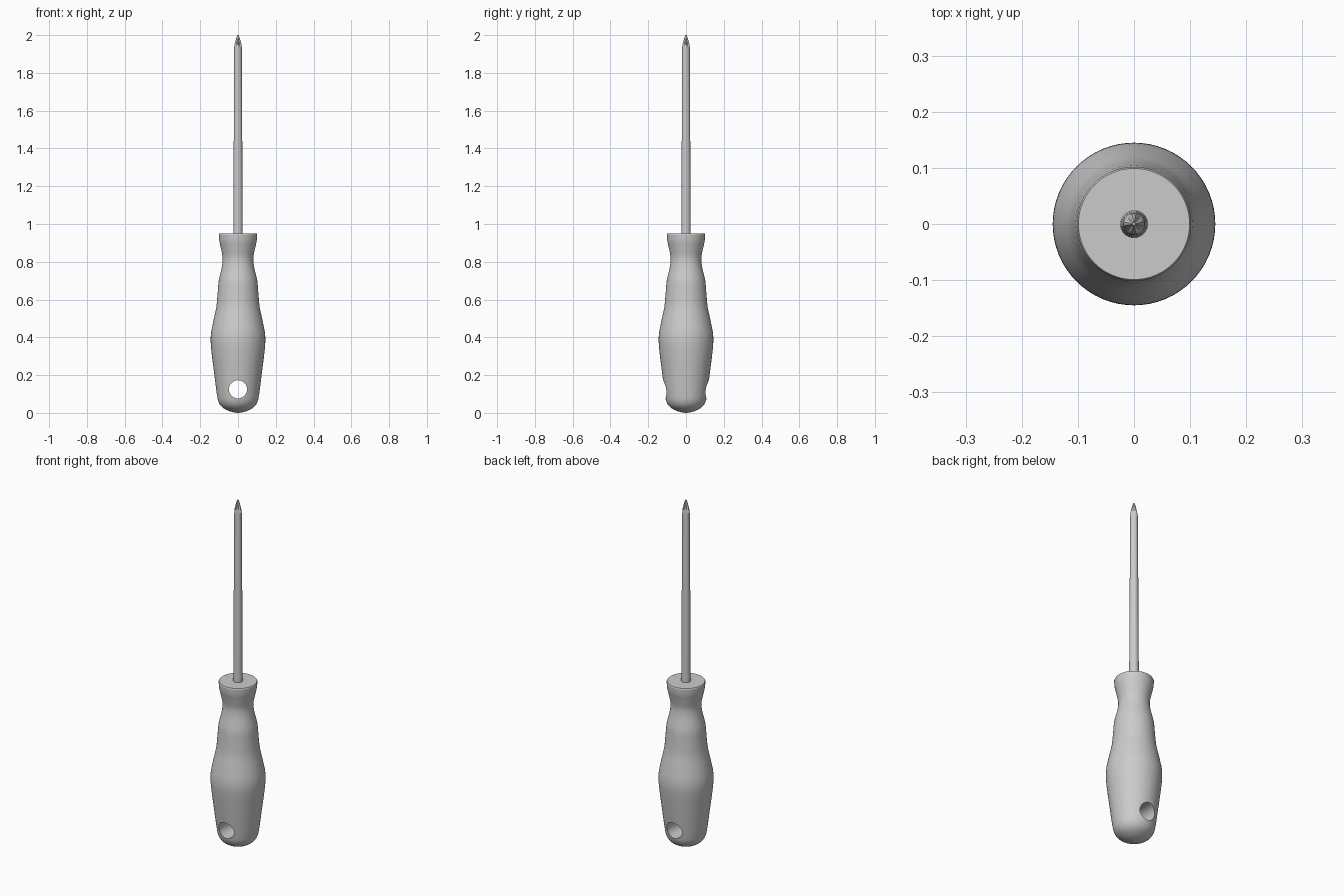
import bpy, bmesh, math

if "Cube" in bpy.data.objects:
    bpy.data.objects.remove(bpy.data.objects["Cube"])

SEG = 64


def skin(name, rings, seg, angle):
    """Closed surface through rings; each ring is (z, radius function of angle)."""
    bm = bmesh.new()
    loops = []
    for z, rad in rings:
        loop = []
        for i in range(seg):
            a = 2 * math.pi * i / seg
            loop.append(bm.verts.new((rad(a) * math.cos(a), rad(a) * math.sin(a), z)))
        loops.append(loop)
    for lo, hi in zip(loops, loops[1:]):
        for i in range(seg):
            j = (i + 1) % seg
            bm.faces.new((lo[i], lo[j], hi[j], hi[i]))
    bm.faces.new(loops[0][::-1])
    bm.faces.new(loops[-1])
    bmesh.ops.recalc_face_normals(bm, faces=bm.faces)
    mesh = bpy.data.meshes.new(name)
    bm.to_mesh(mesh)
    bm.free()
    ob = bpy.data.objects.new(name, mesh)
    bpy.context.collection.objects.link(ob)
    bpy.ops.object.select_all(action='DESELECT')
    ob.select_set(True)
    bpy.context.view_layer.objects.active = ob
    return ob, math.radians(angle)


def smooth_curve(pts, steps=5):
    """Catmull-Rom curve through (radius, z) points."""
    ext = [pts[0]] + pts + [pts[-1]]
    out = []
    for p0, p1, p2, p3 in zip(ext, ext[1:], ext[2:], ext[3:]):
        for s in range(steps):
            t = s / steps
            out.append(tuple(0.5 * (2 * b + (c - a) * t + (2 * a - 5 * b + 4 * c - d) * t * t
                                    + (3 * b - a - 3 * c + d) * t ** 3)
                             for a, b, c, d in zip(p0, p1, p2, p3)))
    return out + [pts[-1]]


# Handle: turned grip with a domed butt and flared collar
profile = [(0.004, 0.0), (0.045, 0.009), (0.082, 0.029), (0.103, 0.058), (0.112, 0.10),
           (0.125, 0.20), (0.142, 0.34), (0.144, 0.41), (0.132, 0.48), (0.115, 0.56),
           (0.108, 0.63), (0.102, 0.70), (0.086, 0.77), (0.081, 0.82), (0.090, 0.87),
           (0.099, 0.91), (0.102, 0.945)]
curve = smooth_curve(profile) + [(0.099, 0.95)]
handle, angle = skin("handle", [(z, lambda a, r=r: r) for r, z in curve], SEG, 35)

# Hanging hole through the butt, front to back
bpy.ops.mesh.primitive_cylinder_add(vertices=48, radius=0.048, depth=0.5,
                                    location=(0, 0, 0.125), rotation=(math.pi / 2, 0, 0))
cutter = bpy.context.object
cutter.name = "hole_cutter"
cut = handle.modifiers.new("hanging_hole", 'BOOLEAN')
cut.operation = 'DIFFERENCE'
cut.solver = 'EXACT'
cut.object = cutter
bpy.context.view_layer.objects.active = handle
bpy.ops.object.modifier_apply(modifier=cut.name)
bpy.data.objects.remove(cutter)
bpy.ops.object.select_all(action='DESELECT')
handle.select_set(True)
bpy.ops.object.shade_smooth_by_angle(angle=angle)


# Shaft: slight taper, ending in a cross tip with four flutes
def fluted(r, depth):
    return lambda a: r * (1 - depth * max(0.0, 1 - abs((a % (math.pi / 2)) - math.pi / 4) / 0.6))


tip = [(0.90, 0.025, 0), (0.96, 0.025, 0), (1.92, 0.020, 0), (1.935, 0.020, 0.15),
       (1.95, 0.0185, 0.32), (1.97, 0.0135, 0.45), (1.985, 0.009, 0.45), (2.0, 0.003, 0.3)]
shaft, angle = skin("shaft", [(z, fluted(r, d)) for z, r, d in tip], 32, 30)
bpy.ops.object.shade_smooth_by_angle(angle=angle)
